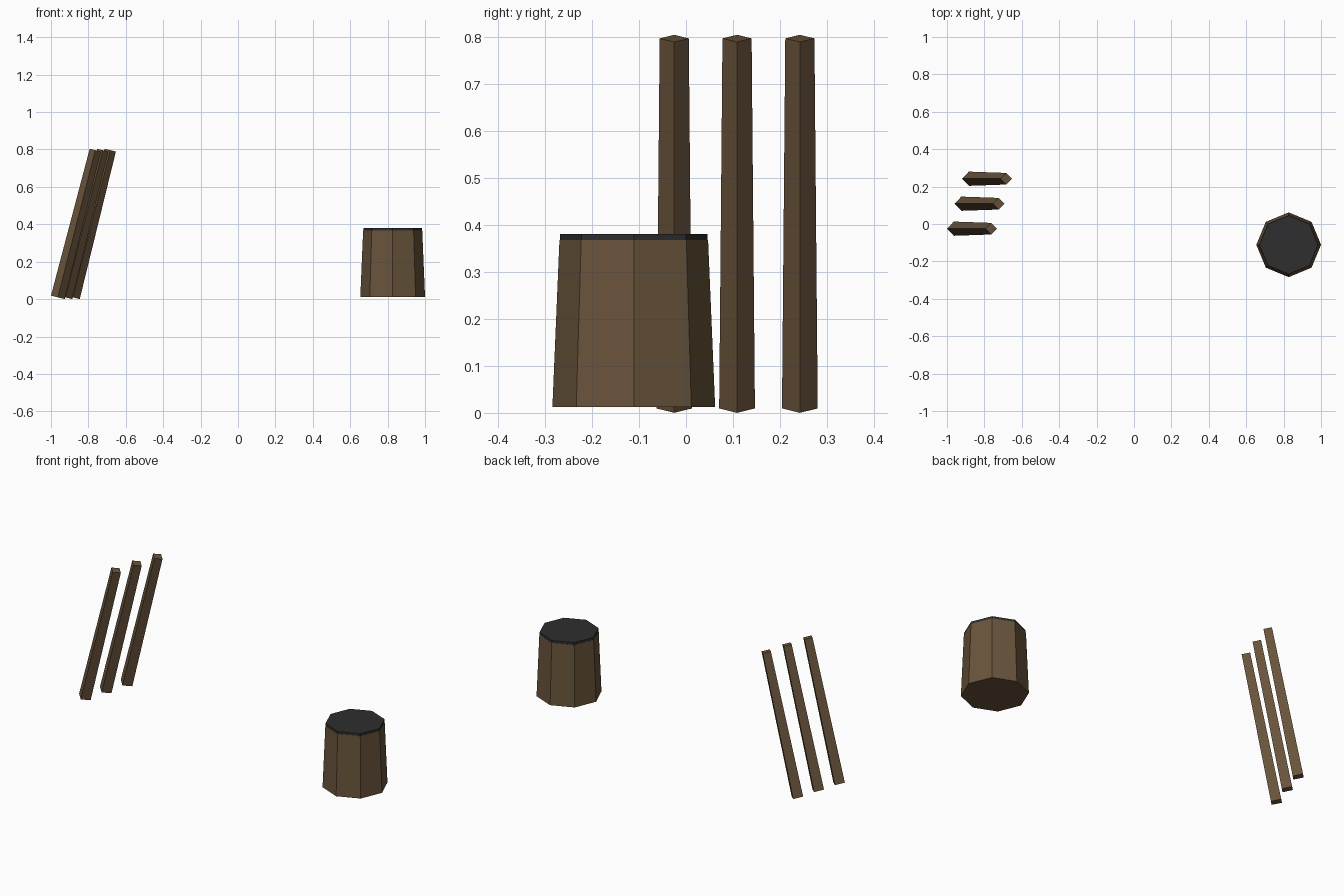
import bpy
import bmesh
import math
from mathutils import Vector, Matrix

if "Cube" in bpy.data.objects:
    bpy.data.objects.remove(bpy.data.objects["Cube"])


def lin(c):
    c /= 255
    return c / 12.92 if c <= 0.04045 else ((c + 0.055) / 1.055) ** 2.4


def material(name, rgb):
    m = bpy.data.materials.new(name)
    m.diffuse_color = (*[lin(c) for c in rgb], 1)
    m.use_nodes = True
    m.node_tree.nodes["Principled BSDF"].inputs["Base Color"].default_value = m.diffuse_color
    return m


wood = material("brown_wood", (105, 84, 59))
dark = material("dark_charcoal", (46, 46, 47))


def tapered(name, start, end, r1, r2, sides, mat):
    """Flat-sided tapered post from start to end, tilted in the xz plane."""
    a, b = Vector(start), Vector(end)
    d = b - a
    tilt = Matrix.Rotation(math.atan2(d.x, d.z), 4, 'Y')
    bm = bmesh.new()
    rings = []
    for r, z in ((r1, 0), (r2, d.length)):
        rings.append([bm.verts.new(a + tilt @ Vector((r * math.cos(t), r * math.sin(t), z)))
                      for t in (2 * math.pi * i / sides for i in range(sides))])
    lo, hi = rings
    for i in range(sides):
        j = (i + 1) % sides
        bm.faces.new((lo[i], lo[j], hi[j], hi[i]))
    bm.faces.new(lo[::-1])
    bm.faces.new(hi)
    mesh = bpy.data.meshes.new(name)
    bm.to_mesh(mesh)
    bm.free()
    mesh.materials.append(mat)
    ob = bpy.data.objects.new(name, mesh)
    bpy.context.collection.objects.link(ob)
    return ob


# Eight-sided tub with a dark lid
cx, cy = 0.827, -0.111
tapered("tub", (cx, cy, 0.012), (cx, cy, 0.367), 0.173, 0.158, 8, wood)
tapered("tub_lid", (cx, cy, 0.367), (cx, cy, 0.38), 0.157, 0.157, 8, dark)

# Three leaning four-sided poles
for i in range(3):
    x, y = -0.963 + 0.04 * i, -0.025 + 0.1335 * i
    tapered(f"leaning_pole_{i + 1}", (x, y, 0.0095), (x + 0.2, y, 0.796),
            0.038, 0.031, 4, wood)
